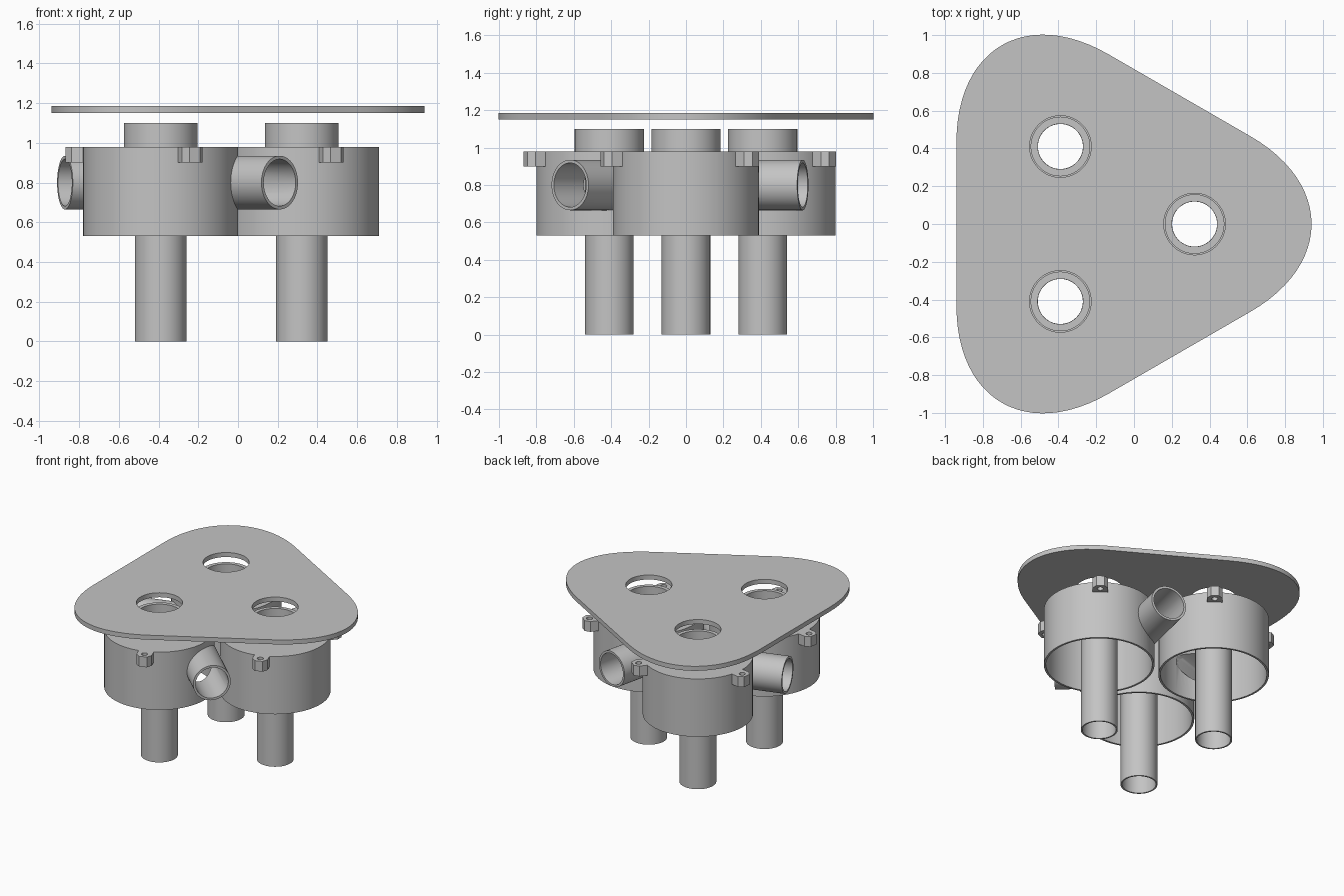
import bpy, bmesh, math
from mathutils import Matrix, Vector

if "Cube" in bpy.data.objects:
    bpy.data.objects.remove(bpy.data.objects["Cube"])

CX = -0.153                      # centre of the threefold symmetry
DRUM = Vector((-0.39, -0.41, 0))
SEG = 72

grey = bpy.data.materials.new("mid_grey")
grey.diffuse_color = (0.55, 0.55, 0.55, 1)
grey.use_nodes = True
grey.node_tree.nodes["Principled BSDF"].inputs["Base Color"].default_value = grey.diffuse_color


def add(name, mesh):
    ob = bpy.data.objects.new(name, mesh)
    bpy.context.collection.objects.link(ob)
    if not mesh.materials:
        mesh.materials.append(grey)
    return ob


def activate(ob):
    bpy.ops.object.select_all(action='DESELECT')
    ob.select_set(True)
    bpy.context.view_layer.objects.active = ob


def smooth(ob):
    activate(ob)
    bpy.ops.object.shade_smooth_by_angle(angle=math.radians(30))


def lathe(name, profile, mat):
    """Closed (radius, z) profile spun about z, then moved by mat."""
    bm = bmesh.new()
    rings = []
    for i in range(SEG):
        a = 2 * math.pi * i / SEG
        rings.append([bm.verts.new((r * math.cos(a), r * math.sin(a), z)) for r, z in profile])
    n = len(profile)
    for i in range(SEG):
        p, q = rings[i], rings[(i + 1) % SEG]
        for j in range(n):
            k = (j + 1) % n
            bm.faces.new((p[j], q[j], q[k], p[k]))
    bmesh.ops.recalc_face_normals(bm, faces=bm.faces)
    bm.transform(mat)
    me = bpy.data.meshes.new(name)
    bm.to_mesh(me)
    bm.free()
    return add(name, me)


def solid(name, r, z0, z1, mat):
    bm = bmesh.new()
    bmesh.ops.create_cone(bm, cap_ends=True, segments=SEG, radius1=r, radius2=r, depth=z1 - z0)
    bm.transform(mat @ Matrix.Translation((0, 0, (z0 + z1) / 2)))
    me = bpy.data.meshes.new(name)
    bm.to_mesh(me)
    bm.free()
    ob = add(name, me)
    ob.hide_render = True
    return ob


def cut(ob, cutter):
    m = ob.modifiers.new("cut", 'BOOLEAN')
    m.operation = 'DIFFERENCE'
    m.solver = 'EXACT'
    m.object = cutter
    activate(ob)
    bpy.ops.object.modifier_apply(modifier=m.name)
    bpy.data.objects.remove(cutter)


def flat_plate(name, outlines, z0, z1, mat=Matrix()):
    """Outline with holes, extruded between two heights."""
    cu = bpy.data.curves.new(name, 'CURVE')
    cu.dimensions = '2D'
    cu.fill_mode = 'BOTH'
    cu.extrude = (z1 - z0) / 2
    for pts in outlines:
        sp = cu.splines.new('POLY')
        sp.points.add(len(pts) - 1)
        for p, (x, y) in zip(sp.points, pts):
            p.co = (x, y, 0, 1)
        sp.use_cyclic_u = True
    ob = add(name, cu)
    activate(ob)
    bpy.ops.object.convert(target='MESH')
    ob = bpy.context.view_layer.objects.active
    ob.data.transform(mat @ Matrix.Translation((0, 0, (z0 + z1) / 2)))
    bm = bmesh.new()
    bm.from_mesh(ob.data)
    bmesh.ops.remove_doubles(bm, verts=bm.verts, dist=1e-5)
    bmesh.ops.recalc_face_normals(bm, faces=bm.faces)
    bm.to_mesh(ob.data)
    bm.free()
    return ob


def circle(x, y, r, n):
    return [(x + r * math.cos(2 * math.pi * i / n), y + r * math.sin(2 * math.pi * i / n)) for i in range(n)]


def turn(deg):
    c = Matrix.Translation((CX, 0, 0))
    return c @ Matrix.Rotation(math.radians(deg), 4, 'Z') @ c.inverted()


# Top plate: triangle with three long curved corners and three round holes
inr, tip, reach = 0.787, 1.093, 0.93
k = (1 - (2 * inr - tip) / (reach * math.cos(math.radians(30)))) / 0.75
outline, holes = [], []
for c in range(3):
    R = turn(120 * c)
    v = Vector((CX + 2 * inr, 0, 0))
    d0 = Vector((-math.cos(math.radians(30)), -0.5, 0)) * reach
    d1 = Vector((d0.x, -d0.y, 0))
    b = [v + d0, v + d0 * (1 - k), v + d1 * (1 - k), v + d1]
    for i in range(25):
        t = i / 24
        s = 1 - t
        p = R @ (b[0] * s**3 + b[1] * 3 * s * s * t + b[2] * 3 * s * t * t + b[3] * t**3)
        outline.append((p.x, p.y))
    h = R @ DRUM
    holes.append(circle(h.x, h.y, 0.163, 64))
plate = flat_plate("top_plate", [outline] + holes, 1.15, 1.185)
smooth(plate)

# Drum with collar, open underneath
at = Matrix.Translation(DRUM)
drum = lathe("drum", [(0.39, 0.53), (0.39, 0.98), (0.185, 0.98), (0.185, 1.10), (0.155, 1.10),
                      (0.155, 1.0), (0.12, 1.0), (0.12, 0.96), (0.375, 0.96), (0.375, 0.53)], at)
# Long stem pipe
stem = lathe("stem_pipe", [(0.13, 0), (0.13, 0.97), (0.119, 0.97), (0.119, 0)], at)

# Side pipe entering the drum along its wall
a = math.radians(137.05)
axis = Vector((math.cos(a), math.sin(a), 0))
along = Matrix.Translation((0.21, -0.62, 0.80)) @ axis.to_track_quat('Z', 'Y').to_matrix().to_4x4()
pipe = lathe("side_pipe", [(0.135, 0), (0.135, 0.5), (0.118, 0.5), (0.118, 0)], along)
cut(pipe, solid("drum_core", 0.383, 0.6, 1.0, at))
cut(drum, solid("pipe_bore", 0.118, -0.05, 0.5, along))

parts = [drum, stem, pipe]
for ob in parts:
    smooth(ob)

# Screw lugs at the top rim of the drum
w = 0.055
shape = [(0.37, -w), (0.445, -w), (0.48, -0.028), (0.48, 0.028), (0.445, w), (0.37, w)]
for i, deg in enumerate((-69, 171)):
    lug = flat_plate("screw_lug", [shape, circle(0.435, 0, 0.022, 20)], 0.90, 0.98,
                     at @ Matrix.Rotation(math.radians(deg), 4, 'Z'))
    smooth(lug)
    parts.append(lug)

# Repeat the unit round the centre
for deg in (120, 240):
    for ob in parts:
        add(ob.name.split(".")[0], ob.data).matrix_world = turn(deg)
